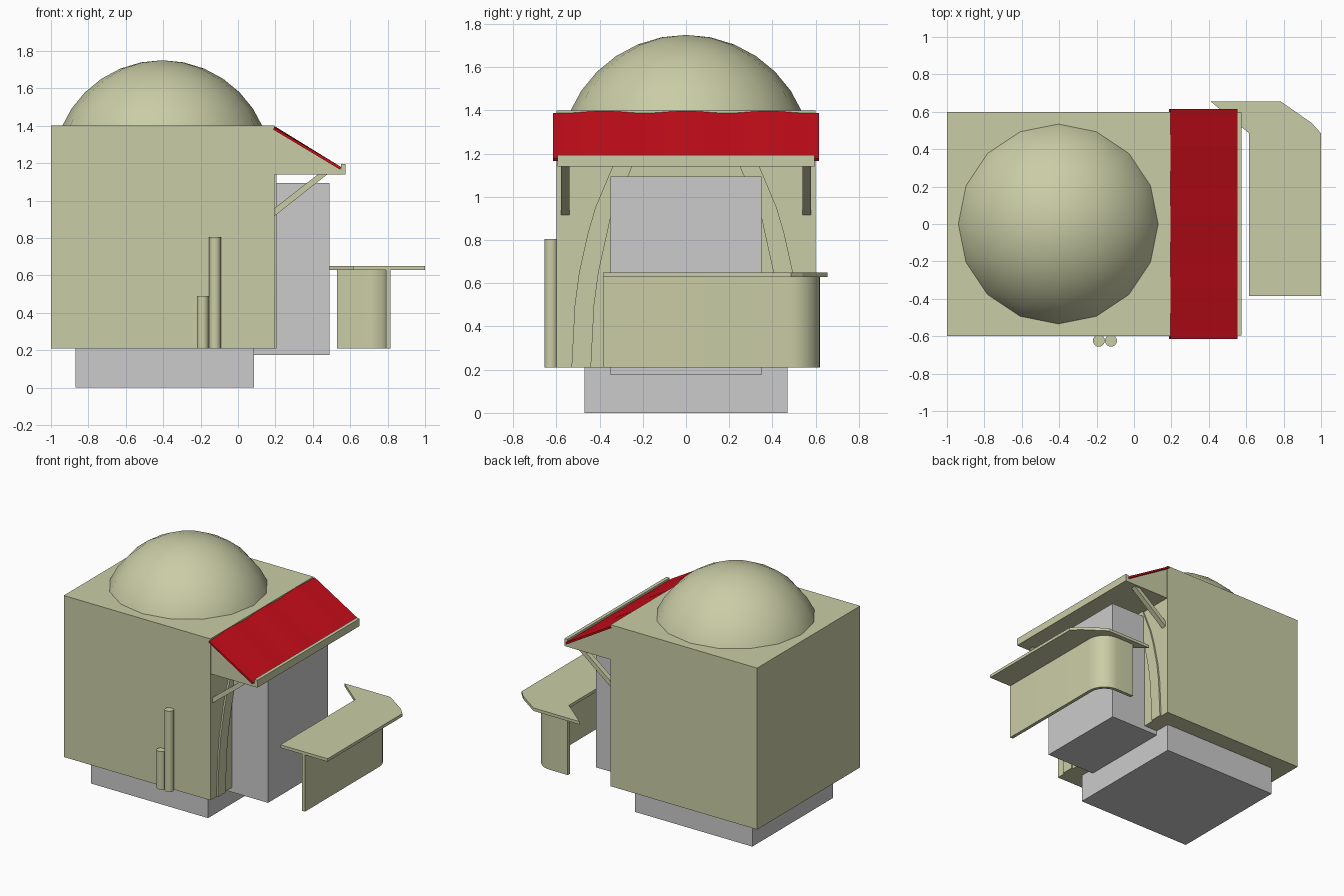
import bpy, bmesh, math
from mathutils import Vector

if "Cube" in bpy.data.objects:
    bpy.data.objects.remove(bpy.data.objects["Cube"])


def material(name, rgb):
    m = bpy.data.materials.new(name)
    m.diffuse_color = (*rgb, 1)
    m.use_nodes = True
    m.node_tree.nodes["Principled BSDF"].inputs["Base Color"].default_value = m.diffuse_color
    return m


SAND = material("pale_green", (0.59, 0.61, 0.38))
RED = material("red", (0.58, 0.004, 0.01))


def finish(name, bm, mat=None, smooth=None):
    bmesh.ops.recalc_face_normals(bm, faces=bm.faces)
    me = bpy.data.meshes.new(name)
    bm.to_mesh(me)
    bm.free()
    ob = bpy.data.objects.new(name, me)
    bpy.context.collection.objects.link(ob)
    if mat:
        me.materials.append(mat)
    if smooth:
        bpy.ops.object.select_all(action='DESELECT')
        ob.select_set(True)
        bpy.context.view_layer.objects.active = ob
        bpy.ops.object.shade_smooth_by_angle(angle=math.radians(smooth))
    return ob


def prism(name, pts, direction, mat=None, smooth=None):
    """Extrude a closed 3D outline along a direction."""
    bm = bmesh.new()
    face = bm.faces.new([bm.verts.new(p) for p in pts])
    ext = bmesh.ops.extrude_face_region(bm, geom=[face], use_keep_orig=True)
    verts = [v for v in ext["geom"] if isinstance(v, bmesh.types.BMVert)]
    bmesh.ops.translate(bm, vec=Vector(direction), verts=verts)
    return finish(name, bm, mat, smooth)


def box(name, x0, x1, y0, y1, z0, z1, mat=None):
    pts = [(x0, y0, z0), (x1, y0, z0), (x1, y1, z0), (x0, y1, z0)]
    return prism(name, pts, (0, 0, z1 - z0), mat)


# Foundation, doorway block and main building
box("foundation", -0.87, 0.085, -0.47, 0.47, 0, 0.209)
box("doorway_block", 0.0, 0.49, -0.35, 0.35, 0.175, 1.095)
box("building", -1.0, 0.195, -0.6, 0.6, 0.21, 1.4, SAND)

# Roof dome
bm = bmesh.new()
bmesh.ops.create_uvsphere(bm, u_segments=16, v_segments=16, radius=0.584)
bmesh.ops.translate(bm, vec=(-0.405, 0, 1.166), verts=bm.verts)
finish("dome", bm, SAND, 40)

# Pointed arch trim around the doorway
outer = [(.53, .21), (.515, .5), (.495, .65), (.455, .83), (.42, .95),
         (.34, 1.14), (.2, 1.3), (0, 1.36)]
inner = [(.44, .21), (.425, .5), (.405, .65), (.35, .9),
         (.25, 1.14), (.12, 1.24), (0, 1.28)]


def full_arch(half):
    return half + [(-y, z) for y, z in reversed(half[:-1])]


ring = full_arch(outer) + full_arch(inner)[::-1]
prism("arch_trim", [(0.19, y, z) for y, z in ring], (0.017, 0, 0), SAND)

# Awning support with raised front lip
support = [(0.19, 1.14), (0.575, 1.14), (0.575, 1.195), (0.55, 1.195),
           (0.55, 1.165), (0.19, 1.382)]
prism("awning_support", [(x, -0.595, z) for x, z in support], (0, 1.19, 0), SAND)

# Gently rippled red awning cloth
bm = bmesh.new()
rows = []
N = 40
for i in range(N + 1):
    y = -0.615 + 1.23 * i / N
    w = 0.005 * math.cos(2 * math.pi * y / 0.38)
    prof = [(0.187, 1.38), (0.545, 1.166), (0.553, 1.178), (0.195, 1.393 + w)]
    rows.append([bm.verts.new((x, y, z)) for x, z in prof])
for a, b in zip(rows, rows[1:]):
    for k in range(4):
        bm.faces.new((a[k], a[(k + 1) % 4], b[(k + 1) % 4], b[k]))
bm.faces.new(rows[0])
bm.faces.new(rows[-1])
finish("awning", bm, RED, 30)

# Diagonal brackets under the awning
bracket = [(0.19, 0.913), (0.48, 1.142), (0.43, 1.142), (0.19, 0.955)]
for side, y in (("front", -0.578), ("back", 0.54)):
    prism(side + "_bracket", [(x, y, z) for x, z in bracket], (0, 0.038, 0), SAND)

# Counter top
top = [(0.615, -0.385), (1.0, -0.385), (1.0, 0.485), (0.95, 0.54),
       (0.785, 0.655), (0.41, 0.655), (0.615, 0.485)]
prism("counter_top", [(x, y, 0.628) for x, y in top], (0, 0, 0.022), SAND)


# Curved counter front panel
def panel_edge(r):
    cx, cy = 0.675, 0.48
    arc = [(cx + r * math.cos(t * math.pi / 16), cy + r * math.sin(t * math.pi / 16))
           for t in range(9)]
    return [(cx + r, -0.385)] + arc + [(0.53, cy + r)]


outline = panel_edge(0.14) + panel_edge(0.115)[::-1]
prism("counter_panel", [(x, y, 0.21) for x, y in outline], (0, 0, 0.42), SAND, 30)

# Two pipes on the side wall
for name, x, h in (("tall_pipe", -0.123, 0.595), ("short_pipe", -0.188, 0.28)):
    ring = [(x + 0.032 * math.cos(a * math.pi / 8),
             -0.624 + 0.032 * math.sin(a * math.pi / 8), 0.21) for a in range(16)]
    prism(name, ring, (0, 0, h), SAND, 30)
